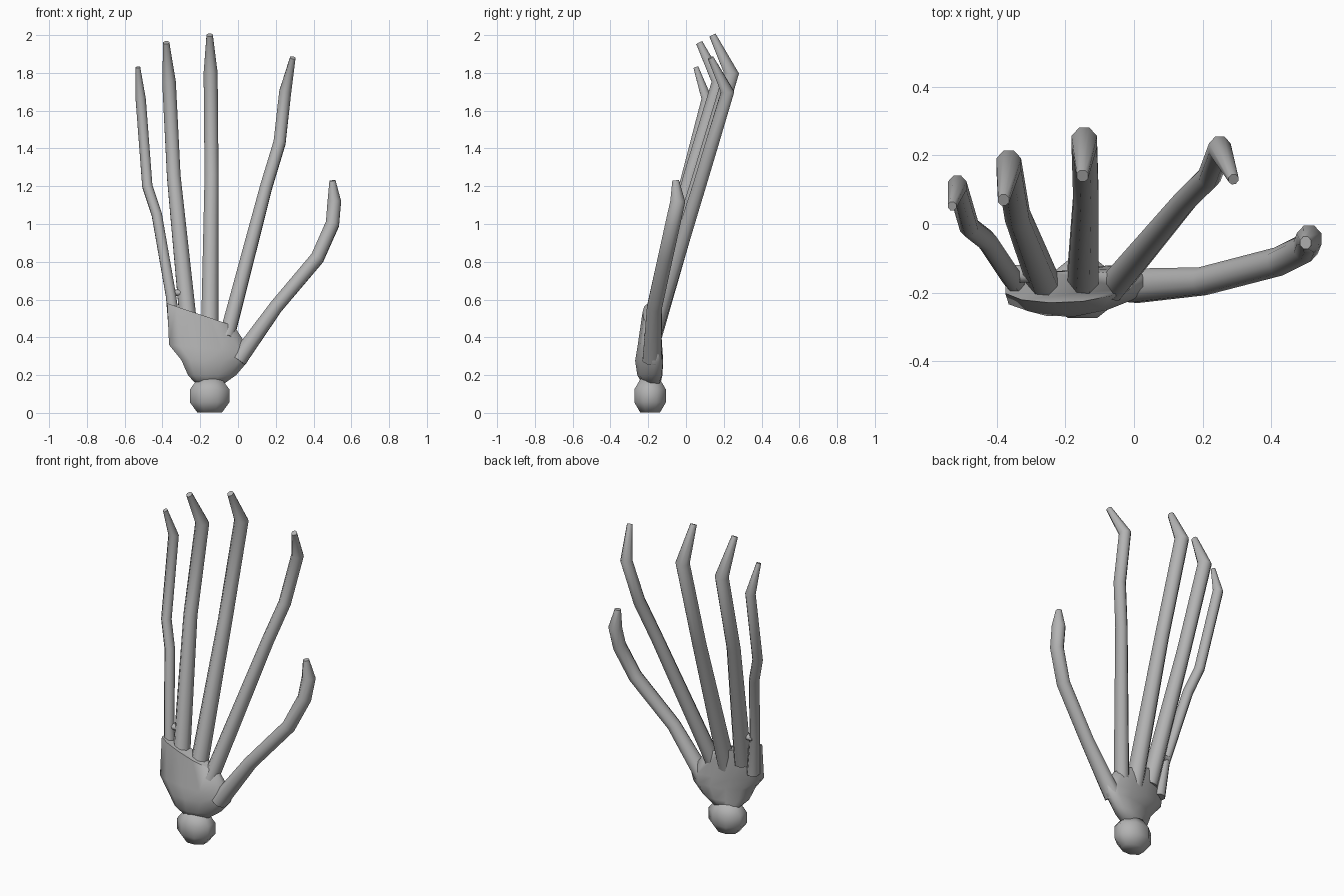
import bpy, bmesh, math
from mathutils import Vector

cube = bpy.data.objects.get("Cube")
if cube:
    bpy.data.objects.remove(cube, do_unlink=True)

skin = bpy.data.materials.new("plain grey")
skin.use_nodes = True
grey = (.45, .45, .45, 1)
skin.diffuse_color = grey
skin.node_tree.nodes["Principled BSDF"].inputs["Base Color"].default_value = grey

X_AXIS, Y_AXIS, Z_AXIS = Vector((1, 0, 0)), Vector((0, 1, 0)), Vector((0, 0, 1))


def loft(name, rings, smooth_angle=60):
    """Skin a list of equal rings of points and cap both ends."""
    bm = bmesh.new()
    loops = [[bm.verts.new(point) for point in ring] for ring in rings]
    for lower, upper in zip(loops, loops[1:]):
        for i in range(len(lower)):
            # The previous index wraps round to close the ring
            bm.faces.new((lower[i - 1], lower[i], upper[i], upper[i - 1]))
    bm.faces.new(loops[0])
    bm.faces.new(loops[-1])
    bmesh.ops.recalc_face_normals(bm, faces=bm.faces)
    mesh = bpy.data.meshes.new(name)
    bm.to_mesh(mesh)
    bm.free()
    mesh.materials.append(skin)
    part = bpy.data.objects.new(name, mesh)
    bpy.context.collection.objects.link(part)
    bpy.ops.object.select_all(action='DESELECT')
    part.select_set(True)
    bpy.context.view_layer.objects.active = part
    bpy.ops.object.shade_smooth_by_angle(angle=math.radians(smooth_angle))


def oval(center, u, v, sides=8):
    """Ring whose flat sides touch the ends of u and v."""
    reach = 1 / math.cos(math.pi / sides)
    turns = [math.tau * (i + .5) / sides for i in range(sides)]
    return [center + reach * (u * math.cos(t) + v * math.sin(t)) for t in turns]


def finger(name, radius, start, path, lean=.3, curl=.5):
    """Tube through x, z joints, rooted in the palm and leaning back; the tip curls forward."""
    joints = [Vector((x, start + lean * z, z)) for x, z in path]
    joints[0].y = -.18
    joints[-1].y = joints[-2].y - curl * (joints[-1].z - joints[-2].z)
    sizes = [radius] * len(joints)
    sizes[0] *= 1.25
    sizes[-1] *= .45
    rings = []
    for i, (joint, size) in enumerate(zip(joints, sizes)):
        before = joints[max(i - 1, 0)]
        after = joints[min(i + 1, len(joints) - 1)]
        along = (after - before).normalized()
        side = (X_AXIS - along * along.x).normalized()
        rings.append(oval(joint, side * size, along.cross(side) * size * 1.1))
    loft(name, rings)


# Wrist ball: a faceted sphere with its poles cut flat
ball_rings = []
for step in range(1, 5):
    angle = math.pi * step / 5
    center = Vector((-.15, -.19, .09 - .11 * math.cos(angle)))
    width = .11 * math.sin(angle)
    ball_rings.append(oval(center, X_AXIS * width, Y_AXIS * width * .8))
loft("wrist_ball", ball_rings, smooth_angle=80)

# Palm: tilted rows from the outer edge to the thumb edge, thickest in the middle
palm_edges = [
    ((-.22, .15), (-.08, .15)),
    ((-.265, .2), (-.01, .2)),
    ((-.3, .28), (.05, .27)),
    ((-.365, .36), (.07, .32)),
    ((-.375, .58), (-.02, .46)),
]
palm_rings = []
for row, (outer, inner) in enumerate(palm_edges):
    swell = math.sin(math.pi * row / (len(palm_edges) - 1))
    a = Vector((outer[0], -.19 - .04 * swell, outer[1]))
    b = Vector((inner[0], -.175 + .015 * swell, inner[1]))
    depth = Y_AXIS * (.045 + .02 * swell)
    palm_rings.append(oval((a + b) / 2, (b - a) / 2, depth, sides=12))
loft("palm", palm_rings, smooth_angle=70)

# Fingers and thumb
finger("little_finger", .027, -.32,
       [(-.33, .4), (-.355, .62), (-.43, 1.05), (-.48, 1.2), (-.515, 1.66), (-.53, 1.83)],
       lean=.26, curl=.35)
finger("ring_finger", .036, -.35,
       [(-.26, .45), (-.34, 1.25), (-.365, 1.75), (-.38, 1.96)])
finger("middle_finger", .037, -.3,
       [(-.15, .4), (-.14, 1.25), (-.145, 1.8), (-.15, 2)])
finger("index_finger", .032, -.29,
       [(-.06, .4), (.15, 1.2), (.22, 1.43), (.25, 1.7), (.29, 1.88)])
finger("thumb", .036, -.29,
       [(0, .28), (.2, .56), (.42, .82), (.5, 1), (.51, 1.12), (.5, 1.23)],
       lean=.22, curl=.1)

# Small bridge between the ring and little fingers
loft("finger_bridge", [oval(Vector((x, -.145, .635)), Y_AXIS * .025, Z_AXIS * .017)
                       for x in (-.36, -.27)])
